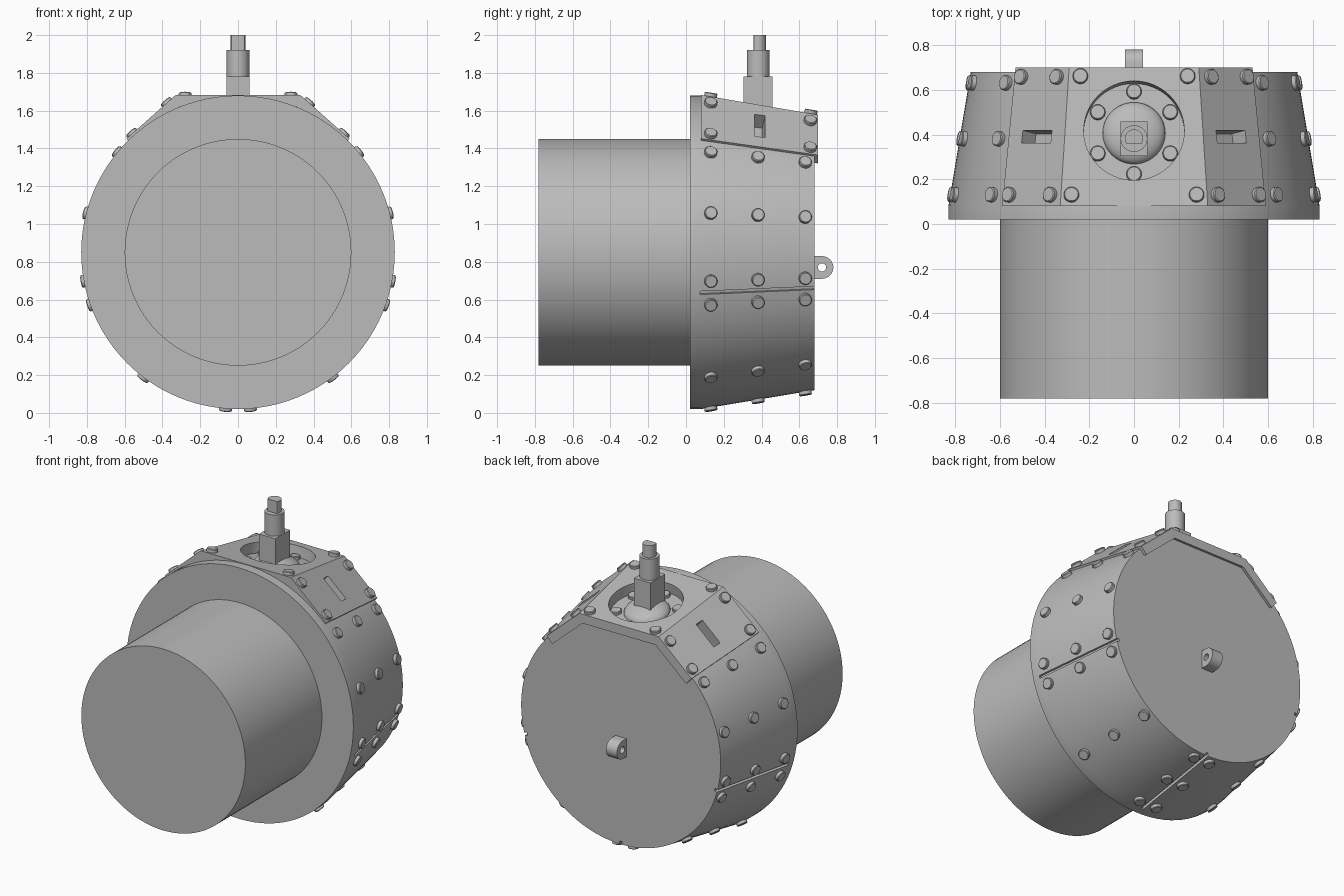
import bpy, bmesh
from math import sin, cos, pi, radians
from mathutils import Vector, Matrix

if "Cube" in bpy.data.objects:
    bpy.data.objects.remove(bpy.data.objects["Cube"])

grey = bpy.data.materials.new("plain_grey")
grey.use_nodes = True
COLOUR = (0.5, 0.5, 0.5, 1)
grey.diffuse_color = COLOUR
grey.node_tree.nodes["Principled BSDF"].inputs["Base Color"].default_value = COLOUR

CZ = 0.85  # height of the drum axis


def loft(name, sections, matrix=Matrix()):
    """Closed solid through matching rings of points."""
    bm = bmesh.new()
    rings = [[bm.verts.new(matrix @ Vector(p)) for p in s] for s in sections]
    n = len(rings[0])
    for a, b in zip(rings, rings[1:]):
        for i in range(n):
            j = (i + 1) % n
            bm.faces.new((a[i], a[j], b[j], b[i]))
    bm.faces.new(rings[0])
    bm.faces.new(rings[-1])
    bmesh.ops.recalc_face_normals(bm, faces=bm.faces)
    mesh = bpy.data.meshes.new(name)
    bm.to_mesh(mesh)
    bm.free()
    mesh.materials.append(grey)
    obj = bpy.data.objects.new(name, mesh)
    bpy.context.collection.objects.link(obj)
    return obj


def circle(r, z, n):
    return [(r * cos(2 * pi * i / n), r * sin(2 * pi * i / n), z) for i in range(n)]


def turned(name, profile, matrix, n=64):
    return loft(name, [circle(r, z, n) for r, z in profile], matrix)


def box(name, x, y, z0, z1, matrix=Matrix()):
    return loft(name, [[(-x, -y, z), (x, -y, z), (x, y, z), (-x, y, z)] for z in (z0, z1)], matrix)


def frame(origin, normal, along):
    """Local z along the normal, local x as near to 'along' as possible."""
    z = Vector(normal).normalized()
    y = z.cross(Vector(along)).normalized()
    x = y.cross(z)
    m = Matrix((x, y, z)).transposed().to_4x4()
    m.translation = origin
    return m


def cut(obj, cutter):
    mod = obj.modifiers.new("cut", "BOOLEAN")
    mod.operation, mod.solver, mod.object = "DIFFERENCE", "EXACT", cutter
    bpy.context.view_layer.objects.active = obj
    bpy.ops.object.modifier_apply(modifier=mod.name)


def bolt(matrix, name="bolt"):
    turned(name, [(0.034, -0.02), (0.034, 0.017), (0.03, 0.021)], matrix, 20)


def discard(obj):
    bpy.data.objects.remove(obj)


# Main drum and front pipe, turned about the y axis
axis = frame((0, 0, CZ), (0, 1, 0), (1, 0, 0))
drum = turned("drum", [(0.83, 0.02), (0.83, 0.08), (0.73, 0.68)], axis, 96)
turned("front_pipe", [(0.6, -0.78), (0.6, 0.03)], axis, 96)


def drum_frame(angle, y):
    a = radians(angle)
    r = 0.83 - (y - 0.08) / 6
    return frame((r * cos(a), y, CZ + r * sin(a)), (cos(a), 1 / 6, sin(a)), (0, 1, 0))


# Panel seams cut along the drum
for angle in (-15, 195, -90):
    seam = box("seam_cutter", 0.32, 0.009, -0.02, 0.05, drum_frame(angle, 0.39))
    cut(drum, seam)
    discard(seam)

# Bolt rows around the drum
for angle in (39.7, 14.5, -10.6, -19.6, -53, -85.5):
    for y in (0.13, 0.38, 0.63):
        for a in (angle, 180 - angle):
            bolt(drum_frame(a, y), "drum_bolt")

# Three-sided armoured cover on top, with a rim hanging over the back
A0, B0 = Vector((0.33, 0.08, 1.683)), Vector((0.59, 0.08, 1.452))
A1, B1 = Vector((0.29, 0.70, 1.578)), Vector((0.53, 0.70, 1.365))


def cover_section(a, b, t=0.06):
    half = [b - t * Vector((0.67, 0, 0.74)), b, a]
    inner = a - t * Vector((0.385, 0, 1))
    flip = lambda p: Vector((-p.x, p.y, p.z))
    return half + [flip(p) for p in reversed(half)] + [flip(inner), inner]


cover = loft("top_cover", [cover_section(A0, B0), cover_section(A1, B1)])


def side_frame(u, v, side):
    p = A0.lerp(B0, u).lerp(A1.lerp(B1, u), v)
    d = B0.lerp(B1, v) - A0.lerp(A1, v)
    n = d.cross(A1 - A0)
    n = n if n.z > 0 else -n
    return frame(*[Vector((side * w.x, w.y, w.z)) for w in (p, n, d)])


slope = (A1.z - A0.z) / (A1.y - A0.y)


def top_frame(x, y):
    return frame((x, y, A0.z + slope * (y - A0.y)), (0, -slope, 1), (1, 0, 0))


# Vision slots in the side plates, and cover bolts
for side in (-1, 1):
    slot = box("slot_cutter", 0.087, 0.029, -0.09, 0.1, side_frame(0.5, 0.5, side))
    for part in (cover, drum):
        cut(part, slot)
    discard(slot)
    for u, v in ((0.17, 0.08), (0.88, 0.08), (0.2, 0.93), (0.86, 0.93)):
        bolt(side_frame(u, v, side), "side_plate_bolt")
    for x, y in ((0.28, 0.13), (0.24, 0.66)):
        bolt(top_frame(side * x, y), "top_plate_bolt")

# Round recess with bolted floor and domed mount
hub = top_frame(0, 0.418)
recess = turned("recess_cutter", [(0.225, -0.07), (0.225, 0.1)], hub)
for part in (cover, drum):
    cut(part, recess)
discard(recess)
floor = hub @ Matrix.Translation((0, 0, -0.07))
for i in range(6):
    a = radians(90 + 60 * i)
    bolt(floor @ Matrix.Translation((0.187 * cos(a), 0.187 * sin(a), 0)), "recess_bolt")
dome = [(0.14 * cos(radians(t)), 0.06 * sin(radians(t))) for t in range(0, 81, 10)]
turned("mount_dome", [(0.14, -0.01)] + dome, floor)

# Stepped post: block, round shaft and flat-sided tip
post = Matrix.Translation((0, 0.382, 0))
box("post_block", 0.06, 0.077, 1.56, 1.78, post)
turned("post_shaft", [(0.06, 1.77), (0.06, 1.92)], post, 32)
loft("post_tip", [[(x, max(y, -0.025), z) for x, y, z in circle(0.041, h, 32)]
                  for h in (1.91, 2.0)], post)

# Rear lug with an eye
arc = [(0.72 + 0.06 * sin(radians(t)), 0.77 + 0.06 * cos(radians(t))) for t in range(0, 181, 12)]
outline = [(0.67, 0.83)] + arc + [(0.67, 0.71)]
lug = loft("rear_lug", [[(x, y, z) for y, z in outline] for x in (-0.04, 0.04)])
eye = turned("eye_cutter", [(0.022, -0.1), (0.022, 0.1)],
             frame((0, 0.72, 0.77), (1, 0, 0), (0, 1, 0)), 24)
cut(lug, eye)
discard(eye)

# Smooth the round parts, keeping edges sharp
bpy.ops.object.select_all(action="DESELECT")
for obj in bpy.context.collection.objects:
    if obj.type == "MESH":
        obj.select_set(True)
        bpy.context.view_layer.objects.active = obj
bpy.ops.object.shade_smooth_by_angle(angle=radians(28))
